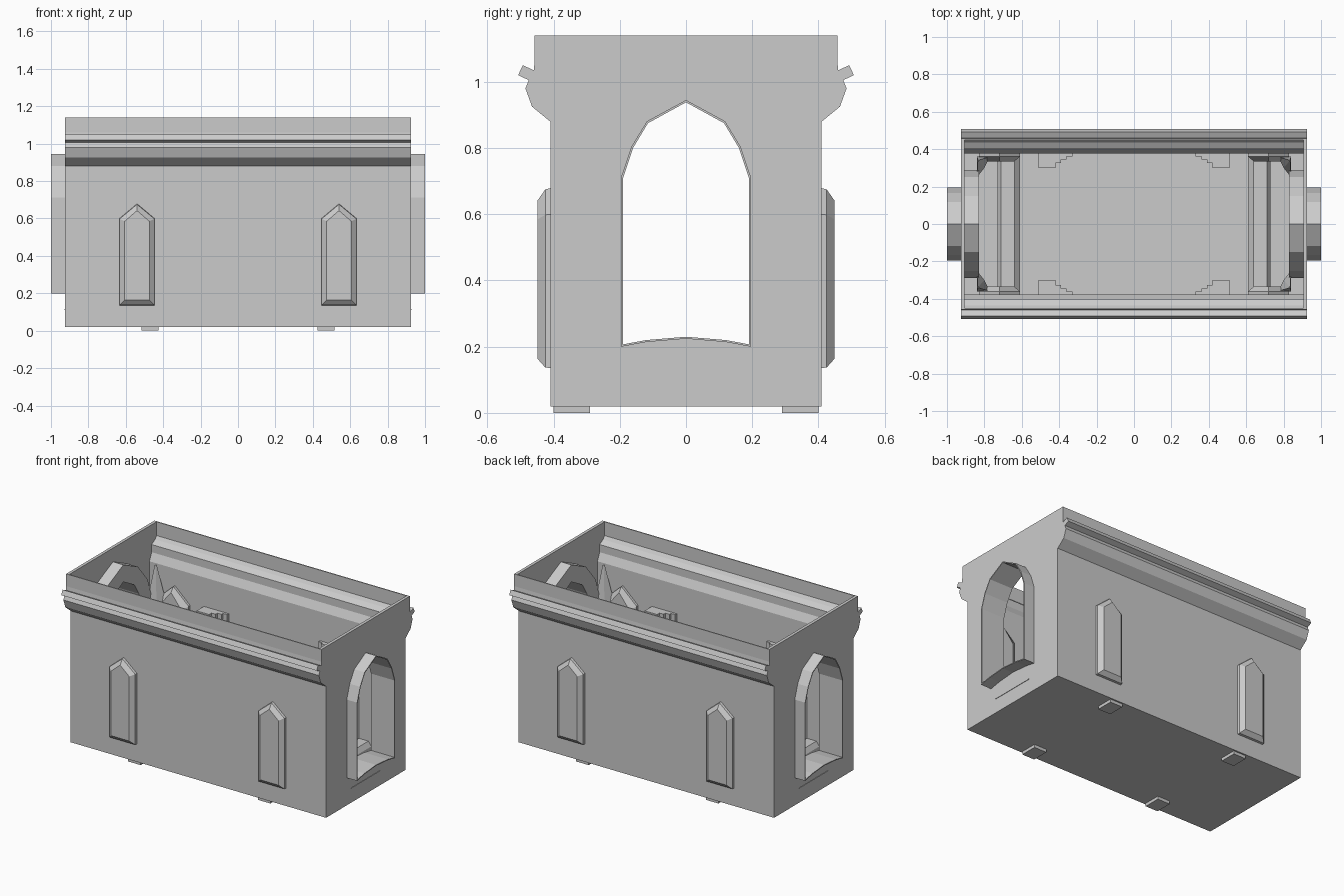
import bpy, bmesh

if "Cube" in bpy.data.objects:
    bpy.data.objects.remove(bpy.data.objects["Cube"])


def finish(name, bm, mirror):
    """Make an object from a bmesh, mirrored across the given axes."""
    bmesh.ops.recalc_face_normals(bm, faces=bm.faces)
    me = bpy.data.meshes.new(name)
    bm.to_mesh(me)
    bm.free()
    ob = bpy.data.objects.new(name, me)
    bpy.context.collection.objects.link(ob)
    if mirror:
        m = ob.modifiers.new("mirror", 'MIRROR')
        m.use_axis = ['x' in mirror, 'y' in mirror, False]
        m.use_mirror_merge = False
    return ob


def loft(name, rings, mirror=''):
    """Skin equal-length rings of 3D points and cap both ends."""
    bm = bmesh.new()
    vs = [[bm.verts.new(p) for p in r] for r in rings]
    n = len(vs[0])
    for a, b in zip(vs, vs[1:]):
        for i in range(n):
            j = (i + 1) % n
            bm.faces.new((a[i], a[j], b[j], b[i]))
    bm.faces.new(vs[0])
    bm.faces.new(vs[-1])
    return finish(name, bm, mirror)


def prism_x(name, yz, x0, x1, mirror=''):
    return loft(name, [[(x, y, z) for y, z in yz] for x in (x0, x1)], mirror)


def prism_z(name, xy, z0, z1, mirror=''):
    return loft(name, [[(x, y, z) for x, y in xy] for z in (z0, z1)], mirror)


def box(name, x0, x1, y0, y1, z0, z1, mirror=''):
    return prism_z(name, [(x0, y0), (x1, y0), (x1, y1), (x0, y1)], z0, z1, mirror)


W = 0.925

# Side walls with moulded cornice
outer = [(.41, .02), (.41, .88), (.465, .925), (.485, .98), (.475, 1.005),
         (.507, 1.02), (.493, 1.05), (.46, 1.035), (.457, 1.06), (.457, 1.14)]
inner = [(.45, 1.14), (.45, 1.05), (.435, 1.03), (.40, 1.01), (.40, .96), (.376, .91), (.376, .02)]
prism_x("side_wall", outer + inner, -W, W, 'y')

# Floor
box("floor", -W, W, -.40, .40, .02, .04)

# End walls, built as halves around the pointed opening
arch = [(0, .23), (.12, .22), (.19, .207), (.19, .71), (.16, .80), (.115, .875), (0, .938)]
prism_x("end_wall", [(0, .02)] + outer + [(0, 1.14)] + arch[::-1], .905, W, 'xy')

# Thin reveal that sticks out of each opening
rim = [(0, .224), (.12, .214), (.196, .20), (.196, .712), (.165, .804), (.118, .881), (0, .945)]
prism_x("opening_rim", arch + rim[::-1], .83, 1.0, 'xy')

# Heavy arch frame inside each end
frame = [(0, .115), (.15, .115), (.29, .13), (.29, .74), (.25, .86), (.15, .98), (0, 1.05)]
prism_x("inner_arch_frame", arch + frame[::-1], .83, .91, 'xy')

# Narrow ledge showing under each opening
box("sill_ledge", .90, .928, -.15, .15, .112, .117, 'x')

# Pointed false windows on the long sides
def lancet(w, z0, z1, z2, y):
    return [(.54 - w, y, z0), (.54 + w, y, z0), (.54 + w, y, z1), (.54, y, z2), (.54 - w, y, z1)]


loft("false_window", [lancet(.095, .135, .60, .68, .405), lancet(.093, .137, .598, .675, .425),
                      lancet(.066, .163, .585, .642, .448)], 'xy')

# Feet under the floor
box("foot", .425, .515, .29, .40, 0, .03, 'xy')

# Stepped piers on the inner long walls
for x0, x1, y0 in ((.42, .51, .30), (.39, .42, .325), (.36, .39, .345), (.33, .36, .36)):
    box("stepped_pier", x0, x1, y0, .385, .04, .72, 'xy')

# Cross beams and their end plates
beam = [(.61, .04), (.61, .15), (.64, .18), (.71, .18), (.73, .15), (.73, .04)]
loft("cross_beam", [[(x, y, z) for x, z in beam] for y in (-.36, .36)], 'x')


def plate(x0, x1, z1, y):
    return [(x0, y, .04), (x1, y, .04), (x1, y, z1), ((x0 + x1) / 2, y, z1 + .1), (x0, y, z1)]


loft("beam_end_plate", [plate(.61, .83, .70, .38), plate(.61, .83, .70, .36),
                        plate(.64, .80, .67, .335)], 'xy')

# Corner posts rising to spikes
post = [(.84, .25), (.84, .36), (.77, .36), (.80, .30)]
spike = [(.835 + (x - .835) * .1, .34 + (y - .34) * .1) for x, y in post]
loft("corner_post", [[(x, y, .04) for x, y in post], [(x, y, .68) for x, y in post],
                     [(x, y, .92) for x, y in spike]], 'xy')
